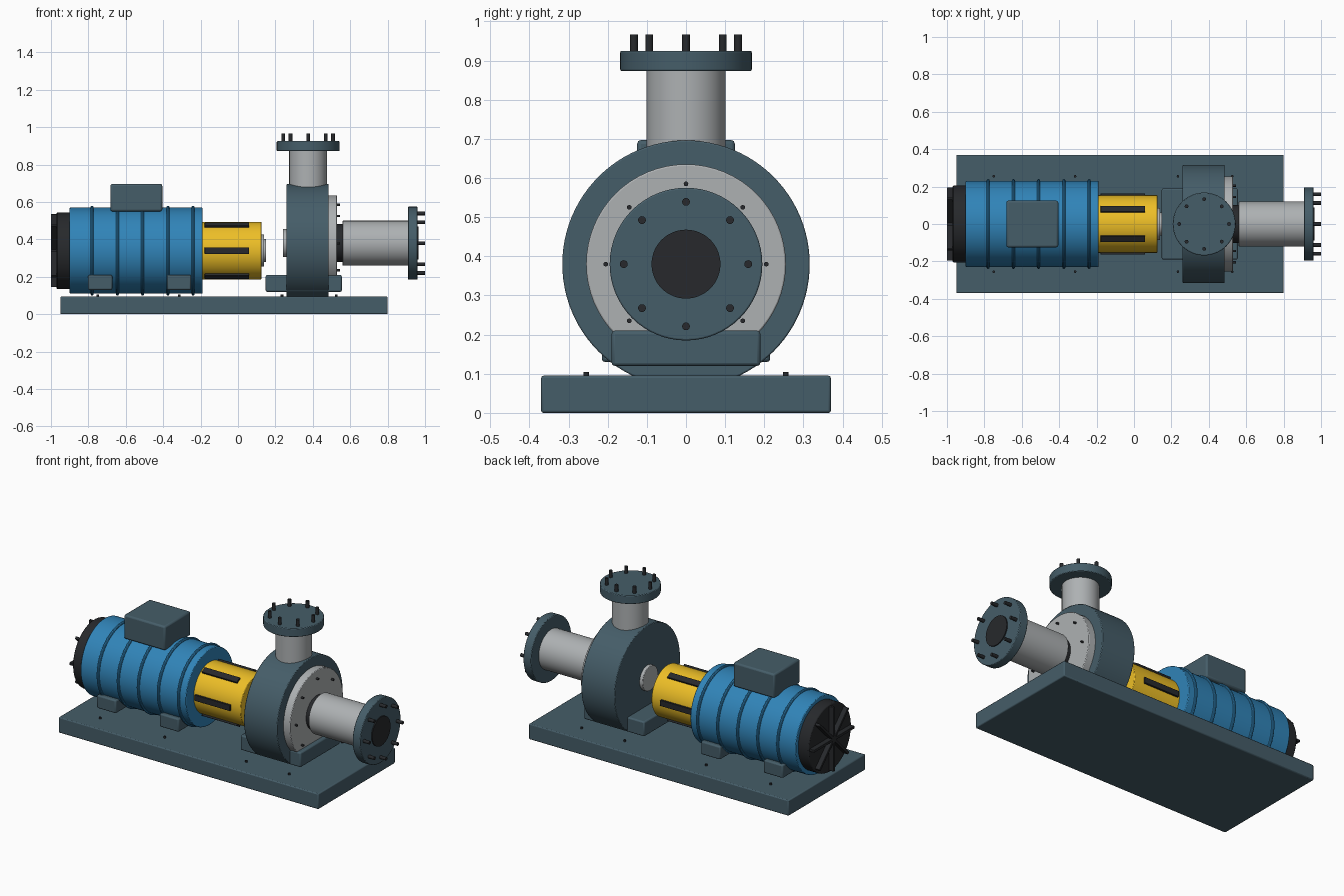
import bpy
from math import pi, sin, cos, radians
from mathutils import Matrix

if "Cube" in bpy.data.objects:
    bpy.data.objects.remove(bpy.data.objects["Cube"])


def material(name, rgb):
    m = bpy.data.materials.new(name)
    m.diffuse_color = (*rgb, 1)
    m.use_nodes = True
    m.node_tree.nodes["Principled BSDF"].inputs["Base Color"].default_value = m.diffuse_color
    return m


SLATE = material("slate_paint", (0.06, 0.11, 0.14))
BLUE = material("blue_paint", (0.03, 0.23, 0.48))
YELLOW = material("yellow_paint", (0.85, 0.52, 0.02))
STEEL = material("steel", (0.42, 0.44, 0.45))
BLACK = material("black", (0.02, 0.022, 0.025))

MOTOR_Z, PUMP_Z, OUTLET_X = 0.34, 0.38, 0.375


def finish(ob, name, mat, bevel=0):
    ob.name = name
    ob.data.materials.append(mat)
    if bevel:
        b = ob.modifiers.new("Bevel", "BEVEL")
        b.width, b.segments, b.limit_method = bevel, 2, 'ANGLE'
        b.angle_limit = radians(40)
    bpy.ops.object.shade_smooth_by_angle(angle=radians(35))
    return ob


def box(name, lo, hi, mat, bevel=0.008):
    bpy.ops.mesh.primitive_cube_add(size=1)
    ob = bpy.context.object
    size = [b - a for a, b in zip(lo, hi)]
    mid = [(a + b) / 2 for a, b in zip(lo, hi)]
    ob.data.transform(Matrix.Diagonal((*size, 1)))
    ob.location = mid
    return finish(ob, name, mat, bevel)


def cyl_x(name, x0, x1, y, z, r, mat, bevel=0, sides=64):
    bpy.ops.mesh.primitive_cylinder_add(vertices=sides, radius=r, depth=x1 - x0,
                                        location=((x0 + x1) / 2, y, z), rotation=(0, pi / 2, 0))
    return finish(bpy.context.object, name, mat, bevel)


def cyl_z(name, z0, z1, x, y, r, mat, bevel=0, sides=64):
    bpy.ops.mesh.primitive_cylinder_add(vertices=sides, radius=r, depth=z1 - z0,
                                        location=(x, y, (z0 + z1) / 2))
    return finish(bpy.context.object, name, mat, bevel)


# Base plate and anchor bolts
box("base_plate", (-0.95, -0.37, 0), (0.80, 0.37, 0.095), SLATE, 0.006)
for x in (-0.75, -0.315, 0.235, 0.525):
    for y in (-0.255, 0.255):
        cyl_z("anchor_bolt", 0.085, 0.105, x, y, 0.007, BLACK, sides=12)

# Motor body with cooling ribs, feet and terminal box
cyl_x("motor_body", -0.90, -0.19, 0, MOTOR_Z, 0.23, BLUE, 0.004)
for i in range(5):
    bpy.ops.mesh.primitive_torus_add(major_radius=0.231, minor_radius=0.009, major_segments=64,
                                     minor_segments=10, rotation=(0, pi / 2, 0),
                                     location=(-0.78 + 0.135 * i, 0, MOTOR_Z))
    finish(bpy.context.object, "motor_rib", BLUE)
for x in (-0.737, -0.315):
    for s in (-1, 1):
        ys = sorted((s * 0.09, s * 0.215))
        box("motor_foot", (x - 0.065, ys[0], 0.13), (x + 0.065, ys[1], 0.21), SLATE)
box("terminal_box", (-0.682, -0.125, 0.55), (-0.405, 0.125, 0.697), SLATE, 0.01)

# Fan cover with radial grille bars
cyl_x("fan_cover", -0.97, -0.89, 0, MOTOR_Z, 0.205, BLACK, 0.006)
for i in range(4):
    ob = box("fan_grille_bar", (-1.0, -0.195, MOTOR_Z - 0.008),
             (-0.966, 0.195, MOTOR_Z + 0.008), BLACK, 0.002)
    ob.rotation_euler.x = i * pi / 4

# Coupling guard with dark slots, and the shaft coupling end
cyl_x("coupling_guard", -0.20, 0.125, 0, MOTOR_Z, 0.154, YELLOW, 0.003)
for i in range(6):
    a = i * pi / 3
    ob = box("guard_slot", (-0.178, -0.009, -0.018), (0.06, 0.009, 0.018), BLACK, 0.002)
    ob.location = (-0.059, 0.155 * cos(a), MOTOR_Z + 0.155 * sin(a))
    ob.rotation_euler.x = a
cyl_x("coupling_hub", 0.11, 0.14, 0, MOTOR_Z, 0.086, STEEL, 0.003)
cyl_x("coupling_shaft_end", 0.13, 0.15, 0, MOTOR_Z, 0.062, STEEL, 0.002)

# Pump casing, bearing boss, foot and bolted cover
cyl_x("pump_casing", 0.26, 0.485, 0, PUMP_Z, 0.316, SLATE, 0.004, 96)
cyl_x("bearing_boss", 0.24, 0.28, 0, PUMP_Z, 0.075, STEEL, 0.003)
box("pump_foot", (0.148, -0.19, 0.12), (0.555, 0.19, 0.21), SLATE)
cyl_x("casing_cover", 0.475, 0.53, 0, PUMP_Z, 0.255, STEEL, 0.004)
for i in range(8):
    a = i * pi / 4
    cyl_x("cover_bolt", 0.52, 0.545, 0.205 * cos(a), PUMP_Z + 0.205 * sin(a), 0.006, BLACK, sides=12)

# Suction pipe, flange and bore
cyl_x("inlet_neck", 0.52, 0.565, 0, PUMP_Z, 0.102, BLACK)
cyl_x("suction_pipe", 0.56, 0.92, 0, PUMP_Z, 0.12, STEEL, 0.002)
cyl_x("suction_flange", 0.908, 0.96, 0, PUMP_Z, 0.195, SLATE, 0.004)
cyl_x("suction_bore", 0.94, 0.966, 0, PUMP_Z, 0.088, BLACK)
for i in range(8):
    a = i * pi / 4
    cyl_x("suction_bolt", 0.95, 1.0, 0.159 * cos(a), PUMP_Z + 0.159 * sin(a), 0.01, BLACK, sides=16)

# Discharge pipe and flange
cyl_z("discharge_pipe", 0.65, 0.885, OUTLET_X, 0, 0.101, STEEL)
cyl_z("discharge_flange", 0.873, 0.925, OUTLET_X, 0, 0.168, SLATE, 0.004)
for i in range(8):
    a = i * pi / 4
    cyl_z("discharge_bolt", 0.915, 0.966, OUTLET_X + 0.133 * cos(a), 0.133 * sin(a), 0.01, BLACK, sides=16)
